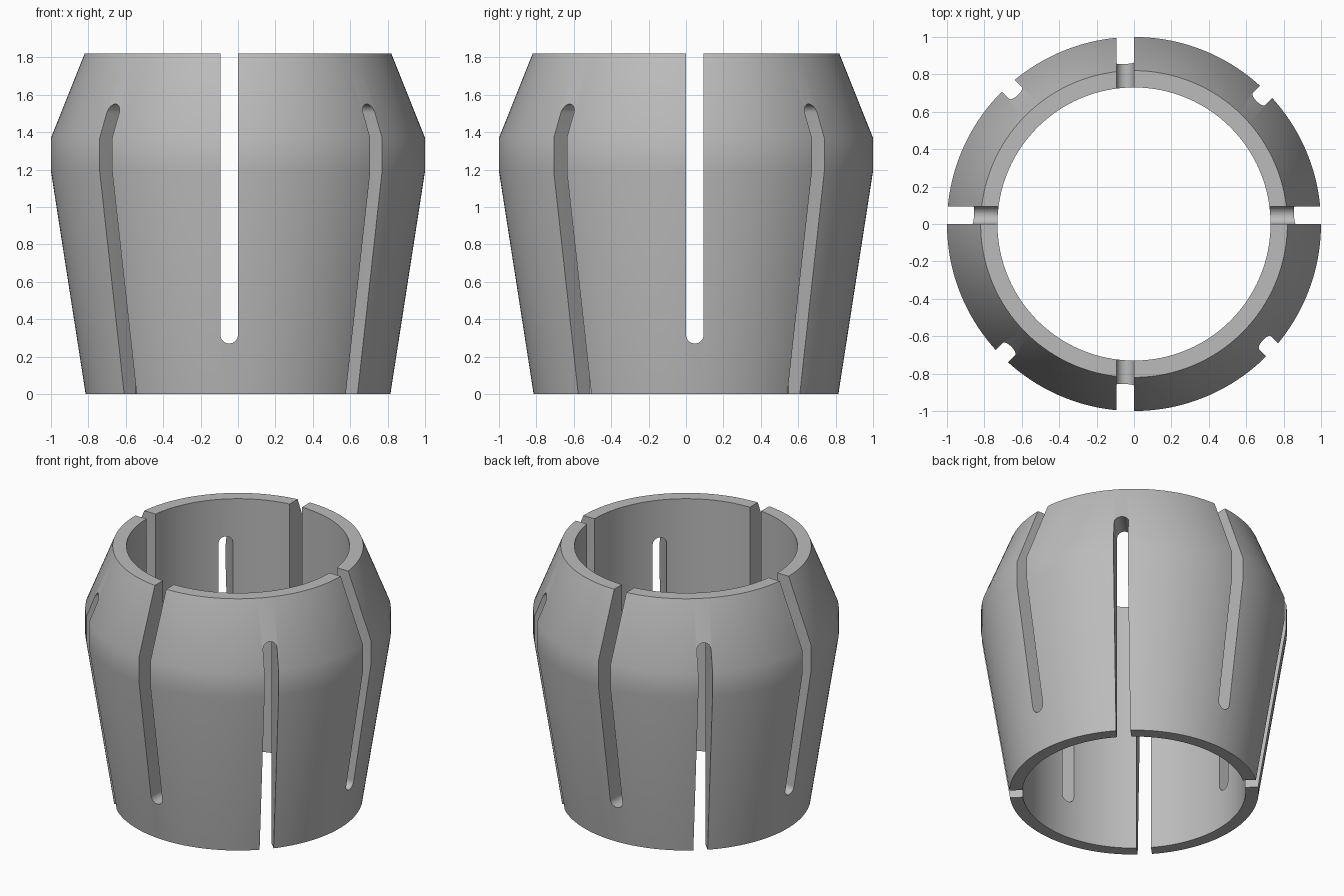
import bpy, bmesh, math
from mathutils import Matrix, Vector

cube = bpy.data.objects.get("Cube")
if cube:
    bpy.data.objects.remove(cube, do_unlink=True)

HEIGHT = 1.82
SLOT = 0.094          # slot width
SEGMENTS = 144

steel = bpy.data.materials.new("grey_steel")
steel.use_nodes = True
grey = (0.5, 0.5, 0.5, 1)
steel.diffuse_color = grey
steel.node_tree.nodes["Principled BSDF"].inputs["Base Color"].default_value = grey


def add_object(name, bm):
    bmesh.ops.recalc_face_normals(bm, faces=bm.faces)
    mesh = bpy.data.meshes.new(name)
    bm.to_mesh(mesh)
    bm.free()
    mesh.materials.append(steel)
    obj = bpy.data.objects.new(name, mesh)
    bpy.context.collection.objects.link(obj)
    return obj


def turned_ring(name, profile):
    """Revolve a closed (radius, z) profile around the z axis."""
    bm = bmesh.new()
    start = Matrix.Rotation(math.pi / SEGMENTS, 3, 'Z')
    verts = [bm.verts.new(start @ Vector((r, 0, z))) for r, z in profile]
    edges = [bm.edges.new((v, verts[i - 1])) for i, v in enumerate(verts)]
    bmesh.ops.spin(bm, geom=verts + edges, cent=(0, 0, 0), axis=(0, 0, 1),
                   angle=math.tau, steps=SEGMENTS, use_merge=False)
    bmesh.ops.remove_doubles(bm, verts=bm.verts, dist=1e-5)
    return add_object(name, bm)


def slot_cutter(name, angle, offset, round_z, open_z):
    """Bar across the ring with one rounded end, running along the given angle."""
    bm = bmesh.new()
    r = SLOT / 2
    up = 1 if round_z > open_z else -1
    centre = round_z - up * r
    outline = [(r * math.cos(a), centre + up * r * math.sin(a))
               for a in (math.pi * i / 16 for i in range(17))]
    outline += [(-r, open_z), (r, open_z)]
    face = bm.faces.new([bm.verts.new((-1.3, u + offset, z)) for u, z in outline])
    grown = bmesh.ops.extrude_face_region(bm, geom=[face])["geom"]
    bmesh.ops.translate(bm, vec=(2.6, 0, 0),
                        verts=[g for g in grown if isinstance(g, bmesh.types.BMVert)])
    bmesh.ops.rotate(bm, verts=bm.verts, matrix=Matrix.Rotation(angle, 3, 'Z'))
    cutter = add_object(name, bm)
    cutter.hide_render = True
    return cutter


# Double-tapered sleeve with a straight bore
sleeve = turned_ring("slotted_sleeve", [
    (0.73, 0), (0.815, 0), (1.0, 1.19), (1.0, 1.37), (0.82, HEIGHT), (0.73, HEIGHT)])

# Slots open at the top lie on the axes, slots open at the bottom on the diagonals
half = SLOT / 2
cutters = [
    slot_cutter("side_slot_cutter", 0, half, 0.27, HEIGHT + 0.2),
    slot_cutter("front_slot_cutter", math.pi / 2, half, 0.27, HEIGHT + 0.2),
    slot_cutter("diagonal_slot_cutter", math.pi / 4, 0, 1.55, -0.2),
    slot_cutter("offset_diagonal_slot_cutter", -math.pi / 4, half, 1.55, -0.2),
]

bpy.ops.object.select_all(action='DESELECT')
bpy.context.view_layer.objects.active = sleeve
sleeve.select_set(True)
for cutter in cutters:
    cut = sleeve.modifiers.new(cutter.name, 'BOOLEAN')
    cut.operation = 'DIFFERENCE'
    cut.solver = 'EXACT'
    cut.object = cutter
    bpy.ops.object.modifier_apply(modifier=cut.name)
    bpy.data.objects.remove(cutter, do_unlink=True)

# Soft tapers, crisp rims and slot edges
bpy.ops.object.shade_smooth_by_angle(angle=math.radians(30))
